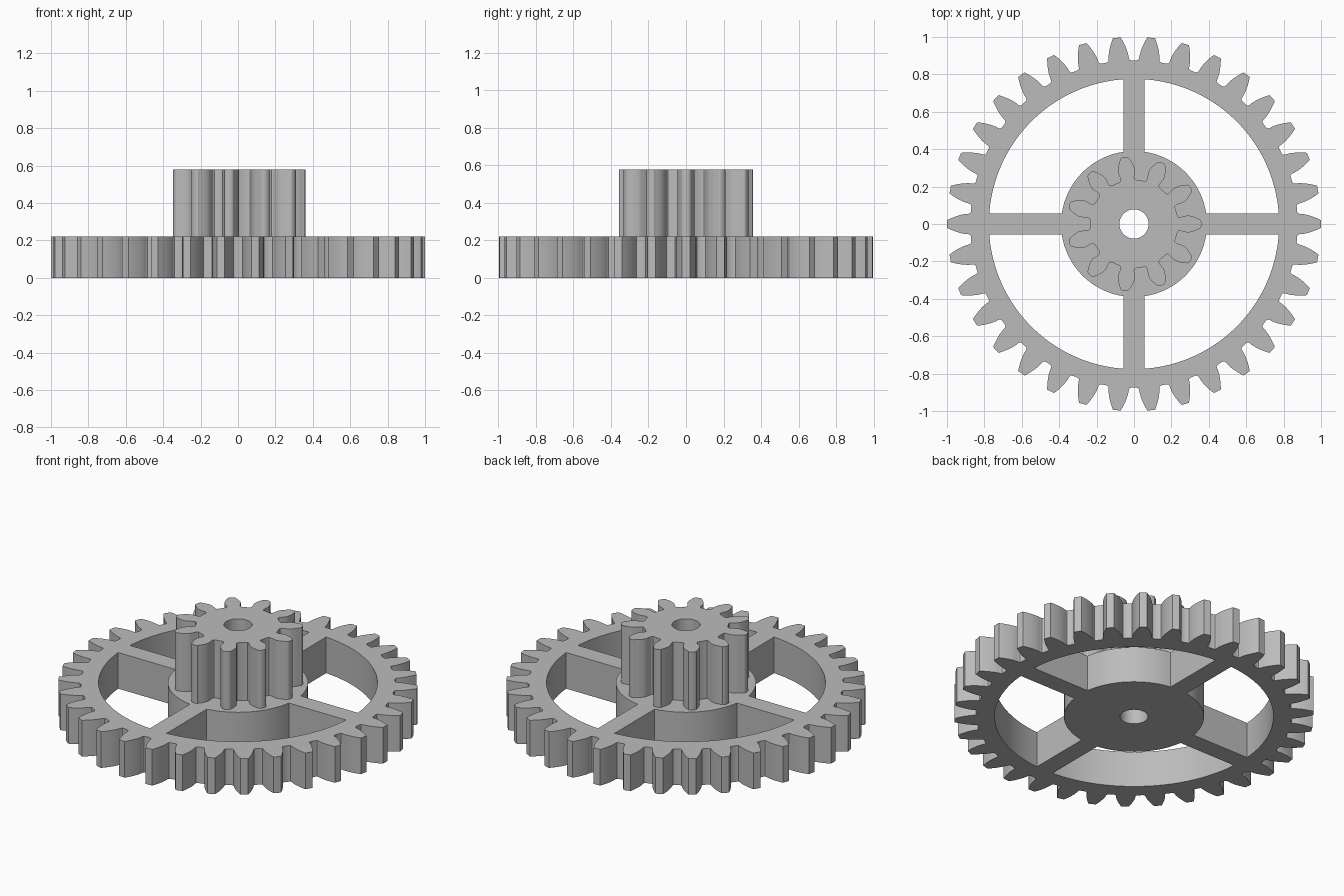
import bpy, bmesh
from math import pi, sin, cos, tan, acos, asin, sqrt

cube = bpy.data.objects.get("Cube")
if cube:
    bpy.data.objects.remove(cube)

MODULE = 1 / 18
PRESSURE = pi / 9
WHEEL_TOP, PINION_TOP = 0.222, 0.578
BORE, HUB, RIM, SPOKE = 0.078, 0.39, 0.776, 0.057

grey = bpy.data.materials.new("plain grey")
grey.use_nodes = True
colour = (0.5, 0.5, 0.5, 1)
grey.diffuse_color = colour
grey.node_tree.nodes["Principled BSDF"].inputs["Base Color"].default_value = colour


def arc(radius, start, end, steps):
    return [(radius * cos(start + (end - start) * i / steps),
             radius * sin(start + (end - start) * i / steps))
            for i in range(steps + 1)]


def circle(radius, steps=64):
    return arc(radius, 0, 2 * pi, steps)[:-1]


def gear_outline(teeth, undercut, tip_round):
    """Involute teeth, the first one pointing along +x."""
    pitch = MODULE * teeth / 2
    tip, root, base = pitch + MODULE, pitch - 1.25 * MODULE, pitch * cos(PRESSURE)
    half_base = pi / (2 * teeth) + tan(PRESSURE) - PRESSURE
    # One flank as (radius, half angle), from the root fillet to the tip
    fillet = 0.22 * MODULE
    neck = half_base - undercut
    flank = [(root, neck + fillet / root),
             (root + fillet * 0.3, neck + fillet * 0.3 / root),
             (root + fillet, neck)]
    steps = 8
    start = max(base, root + fillet * 1.8)
    shoulder = tip - tip_round
    for i in range(steps + 1):
        r = start + (shoulder - start) * i / steps
        a = acos(min(1, base / r))
        flank.append((r, half_base - tan(a) + a))
    # Rounded tip corner
    width = flank[-1][1]
    if tip_round:
        flank += [(tip - tip_round * (1 - sin(t)), width * cos(t) ** 0.9)
                  for t in (pi / 8, pi / 4, 3 * pi / 8)]
        flank.append((tip, 0.002))
    points = []
    for n in range(teeth):
        middle = 2 * pi * n / teeth
        tooth = [(r, middle - a) for r, a in flank]
        tooth += [(r, middle + a) for r, a in reversed(flank)]
        points += [(r * cos(t), r * sin(t)) for r, t in tooth]
    return points


def window(quarter):
    """Opening between two neighbouring spokes."""
    outer, inner = asin(SPOKE / RIM), asin(SPOKE / HUB)
    turn = quarter * pi / 2
    return (arc(RIM, turn + outer, turn + pi / 2 - outer, 24)
            + arc(HUB, turn + pi / 2 - inner, turn + inner, 16))


def plate(name, loops, bottom, top):
    """Fill closed loops as a flat shape with holes and give it thickness."""
    curve = bpy.data.curves.new(name + "_profile", "CURVE")
    curve.dimensions = "2D"
    curve.fill_mode = "BOTH"
    curve.extrude = (top - bottom) / 2
    for loop in loops:
        spline = curve.splines.new("POLY")
        spline.points.add(len(loop) - 1)
        spline.use_cyclic_u = True
        for point, (x, y) in zip(spline.points, loop):
            point.co = (x, y, 0, 1)
    profile = bpy.data.objects.new(name + "_profile", curve)
    bpy.context.collection.objects.link(profile)
    bpy.context.view_layer.update()
    mesh = bpy.data.meshes.new_from_object(
        profile.evaluated_get(bpy.context.evaluated_depsgraph_get()))
    bpy.data.objects.remove(profile)

    bm = bmesh.new()
    bm.from_mesh(mesh)
    bmesh.ops.remove_doubles(bm, verts=bm.verts, dist=0.0002)
    bmesh.ops.translate(bm, verts=bm.verts, vec=(0, 0, (top + bottom) / 2))
    bmesh.ops.recalc_face_normals(bm, faces=bm.faces)
    bm.to_mesh(mesh)
    bm.free()
    mesh.name = name
    mesh.materials.clear()
    mesh.materials.append(grey)
    obj = bpy.data.objects.new(name, mesh)
    bpy.context.collection.objects.link(obj)
    bpy.ops.object.select_all(action="DESELECT")
    obj.select_set(True)
    bpy.context.view_layer.objects.active = obj
    bpy.ops.object.shade_smooth_by_angle(angle=pi / 7)
    return obj


# Large toothed wheel with four spokes, hub and bore
plate("spoked_gear_wheel",
      [gear_outline(34, 0, 0), circle(BORE)] + [window(q) for q in range(4)],
      0, WHEEL_TOP)

# Small pinion standing on the hub
plate("pinion", [gear_outline(11, 0.012, 0.012), circle(BORE)],
      WHEEL_TOP, PINION_TOP)
